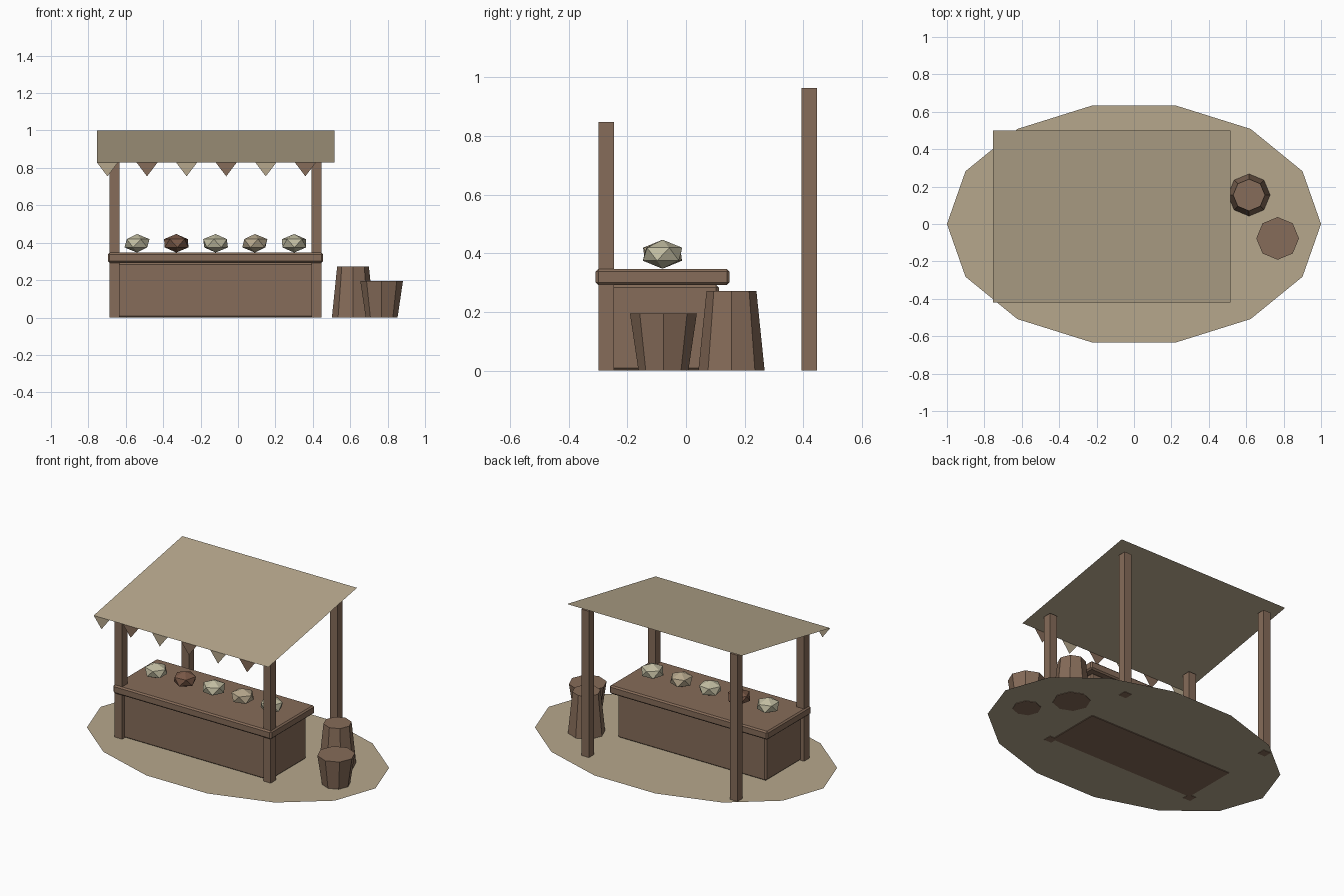
import bpy, bmesh
from math import radians
from mathutils import Matrix

cube = bpy.data.objects.get("Cube")
if cube:
    bpy.data.objects.remove(cube, do_unlink=True)


def material(name, rgb):
    m = bpy.data.materials.new(name)
    m.use_nodes = True
    m.diffuse_color = (*rgb, 1)
    m.node_tree.nodes["Principled BSDF"].inputs["Base Color"].default_value = (*rgb, 1)
    return m


wood = material("brown wood", (0.24, 0.15, 0.10))
cloth = material("tan cloth", (0.47, 0.39, 0.265))
cream = material("cream produce", (0.54, 0.51, 0.36))
russet = material("russet produce", (0.19, 0.098, 0.062))


def finish(name, bm, mat):
    mesh = bpy.data.meshes.new(name)
    bm.to_mesh(mesh)
    bm.free()
    mesh.materials.append(mat)
    ob = bpy.data.objects.new(name, mesh)
    bpy.context.collection.objects.link(ob)
    return ob


def box(name, low, high, mat, bevel=0):
    size = [b - a for a, b in zip(low, high)]
    mid = [(a + b) / 2 for a, b in zip(low, high)]
    bm = bmesh.new()
    bmesh.ops.create_cube(bm, size=1, matrix=Matrix.Translation(mid) @ Matrix.Diagonal((*size, 1)))
    ob = finish(name, bm, mat)
    if bevel:
        mod = ob.modifiers.new("edges", "BEVEL")
        mod.width = bevel
        mod.segments = 1
    return ob


def sheet(name, points, mat):
    bm = bmesh.new()
    bm.faces.new([bm.verts.new(p) for p in points])
    return finish(name, bm, mat)


def tub(name, x, y, bottom, top, height):
    bm = bmesh.new()
    bmesh.ops.create_cone(bm, cap_ends=True, segments=8, radius1=bottom, radius2=top,
                          depth=height, matrix=Matrix.Translation((x, y, height / 2)))
    finish(name, bm, wood)


# Ground patch
bm = bmesh.new()
bmesh.ops.create_circle(bm, cap_ends=True, segments=14, radius=1,
                        matrix=Matrix.Translation((0, 0, 0.003)) @ Matrix.Diagonal((1, 0.65, 1, 1))
                        @ Matrix.Rotation(radians(90), 4, "Z"))
finish("ground_patch", bm, cloth)

# Counter
cx, cy = -0.12, -0.08
box("counter_body", (cx - 0.54, cy - 0.192, 0), (cx + 0.54, cy + 0.192, 0.292), wood, 0.009)
box("counter_top", (cx - 0.575, cy - 0.228, 0.292), (cx + 0.575, cy + 0.228, 0.347), wood, 0.009)

# Corner posts
for side, x in (("right", cx - 0.54), ("left", cx + 0.54)):
    for end, y, top in (("front", -0.272, 0.847), ("back", 0.42, 0.964)):
        box(f"{end}_{side}_post", (x - 0.027, y - 0.027, 0), (x + 0.027, y + 0.027, top), wood)

# Sloping canopy with pennants along its front edge
x0, x1, front, eave = -0.755, 0.515, -0.42, 0.83
sheet("canopy", [(x0, front, eave), (x1, front, eave), (x1, 0.5, 1.0), (x0, 0.5, 1.0)], cloth)
step = (x1 - x0) / 6
for i in range(6):
    x = x0 + i * step
    sheet(f"pennant_{i + 1}", [(x, front, eave), (x + 0.057, front, eave - 0.075),
                               (x + 0.114, front, eave)], wood if i % 2 else cloth)

# Produce on the counter
for i, mat in enumerate((cream, russet, cream, cloth, cream)):
    bm = bmesh.new()
    bmesh.ops.create_icosphere(bm, subdivisions=1, radius=0.075,
                               matrix=Matrix.Translation((cx + 0.21 * (i - 2), cy, 0.397))
                               @ Matrix.Rotation(radians(23 * i), 4, "Z")
                               @ Matrix.Diagonal((1, 1, 0.66, 1)))
    finish(f"produce_{i + 1}", bm, mat)

# Barrels beside the stall
tub("tall_barrel", 0.615, 0.155, 0.113, 0.085, 0.272)
tub("short_barrel", 0.768, -0.077, 0.085, 0.114, 0.195)
